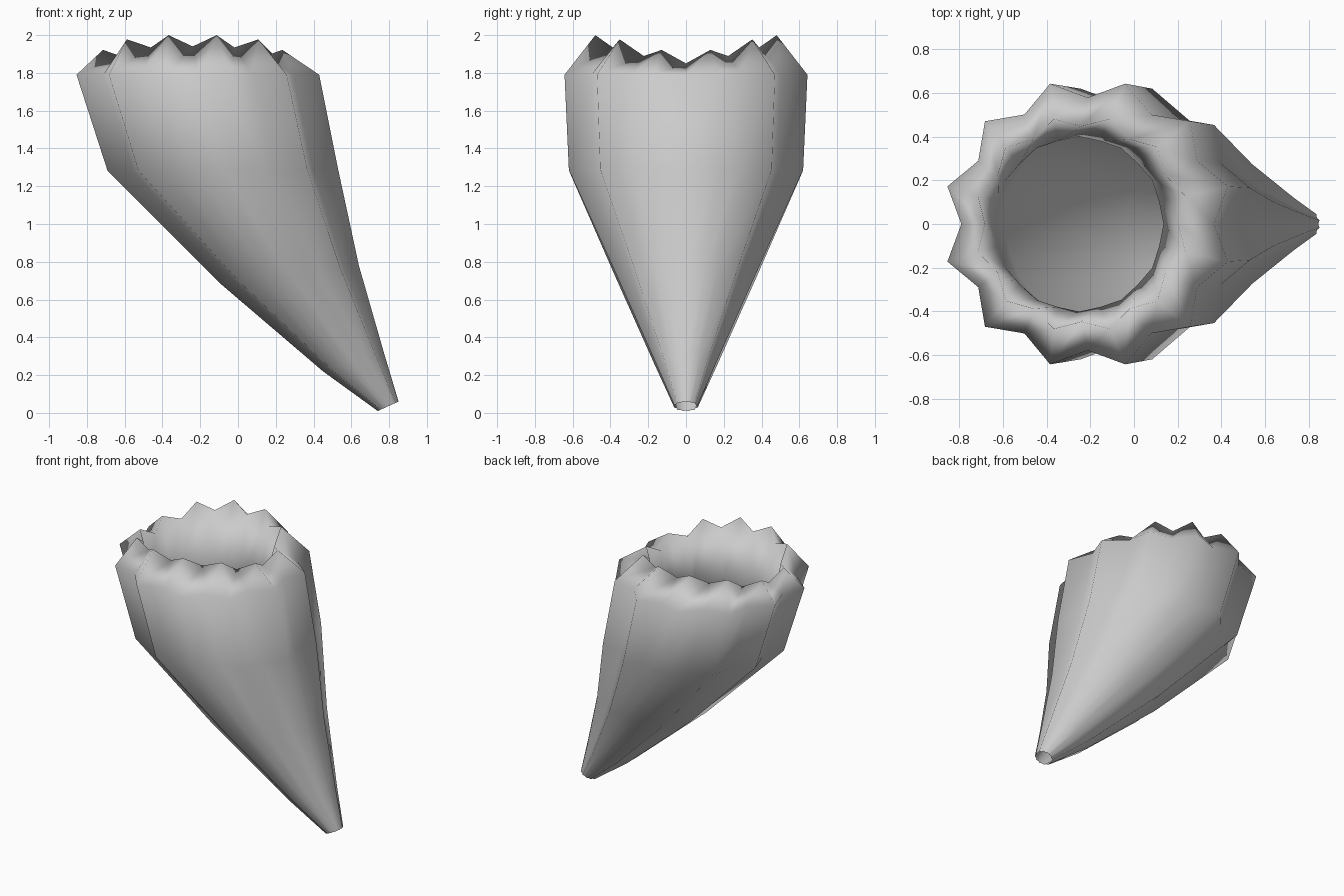
import bpy, bmesh, math

old = bpy.data.objects.get("Cube")
if old:
    bpy.data.objects.remove(old, do_unlink=True)

SIDES = 24                              # twelve pleats, each a ridge and a valley
SPREAD = math.cos(math.tau / SIDES)     # ridges sit half a pleat off the axes
PLEAT = 0.87

grey = bpy.data.materials.new("plain grey")
grey.use_nodes = True
colour = (0.6, 0.6, 0.6, 1)
grey.diffuse_color = colour
grey.node_tree.nodes["Principled BSDF"].inputs["Base Color"].default_value = colour

bm = bmesh.new()


def ring(left, right, half_width, valley, valley_drop=0.0, end_drop=0.0):
    """Tilted oval ring; odd points are ridges, even points valleys."""
    cx, cz = (left[0] + right[0]) / 2, (left[1] + right[1]) / 2
    rx, rz = (right[0] - left[0]) / 2, (right[1] - left[1]) / 2
    verts = []
    for i in range(SIDES):
        a = math.tau * i / SIDES
        k = (1.0 if i % 2 else valley) / SPREAD
        c, s = math.cos(a) * k, math.sin(a) * k
        z = cz + rz * c - end_drop * math.cos(a) ** 4
        if i % 2 == 0:
            z -= valley_drop
        verts.append(bm.verts.new((cx + rx * c, half_width * s, z)))
    return verts


rings = [
    # pleated outer skin, from the open tip up to the shoulder
    ring((0.74, 0.01), (0.85, 0.06), 0.062, PLEAT),
    ring((0.45, 0.22), (0.775, 0.31), 0.165, PLEAT),
    ring((-0.10, 0.69), (0.64, 0.78), 0.375, PLEAT),
    ring((-0.69, 1.28), (0.53, 1.29), 0.62, PLEAT),
    ring((-0.855, 1.79), (0.43, 1.79), 0.643, PLEAT),
    # toothed rim
    ring((-0.715, 2.0), (0.235, 2.0), 0.48, 0.9, 0.06, 0.09),
    # smooth throat and hollow, running back down to the tip
    ring((-0.62, 1.55), (0.115, 1.55), 0.38, 1.02),
    ring((-0.57, 1.29), (0.41, 1.30), 0.49, 1.0),
    ring((-0.03, 0.72), (0.57, 0.77), 0.30, 1.0),
    ring((0.49, 0.25), (0.74, 0.30), 0.13, 1.0),
]
for low, high in zip(rings, rings[1:] + rings[:1]):
    for i in range(SIDES):
        j = (i + 1) % SIDES
        bm.faces.new((low[i], low[j], high[j], high[i]))

bmesh.ops.recalc_face_normals(bm, faces=bm.faces)
for face in bm.faces:
    face.smooth = True

# crisp lip around the tip opening
for a, b in zip(rings[0], rings[0][1:] + rings[0][:1]):
    bm.edges.get((a, b)).smooth = False

mesh = bpy.data.meshes.new("scalloped_horn")
bm.to_mesh(mesh)
bm.free()
mesh.materials.append(grey)
horn = bpy.data.objects.new("scalloped_horn", mesh)
bpy.context.collection.objects.link(horn)
